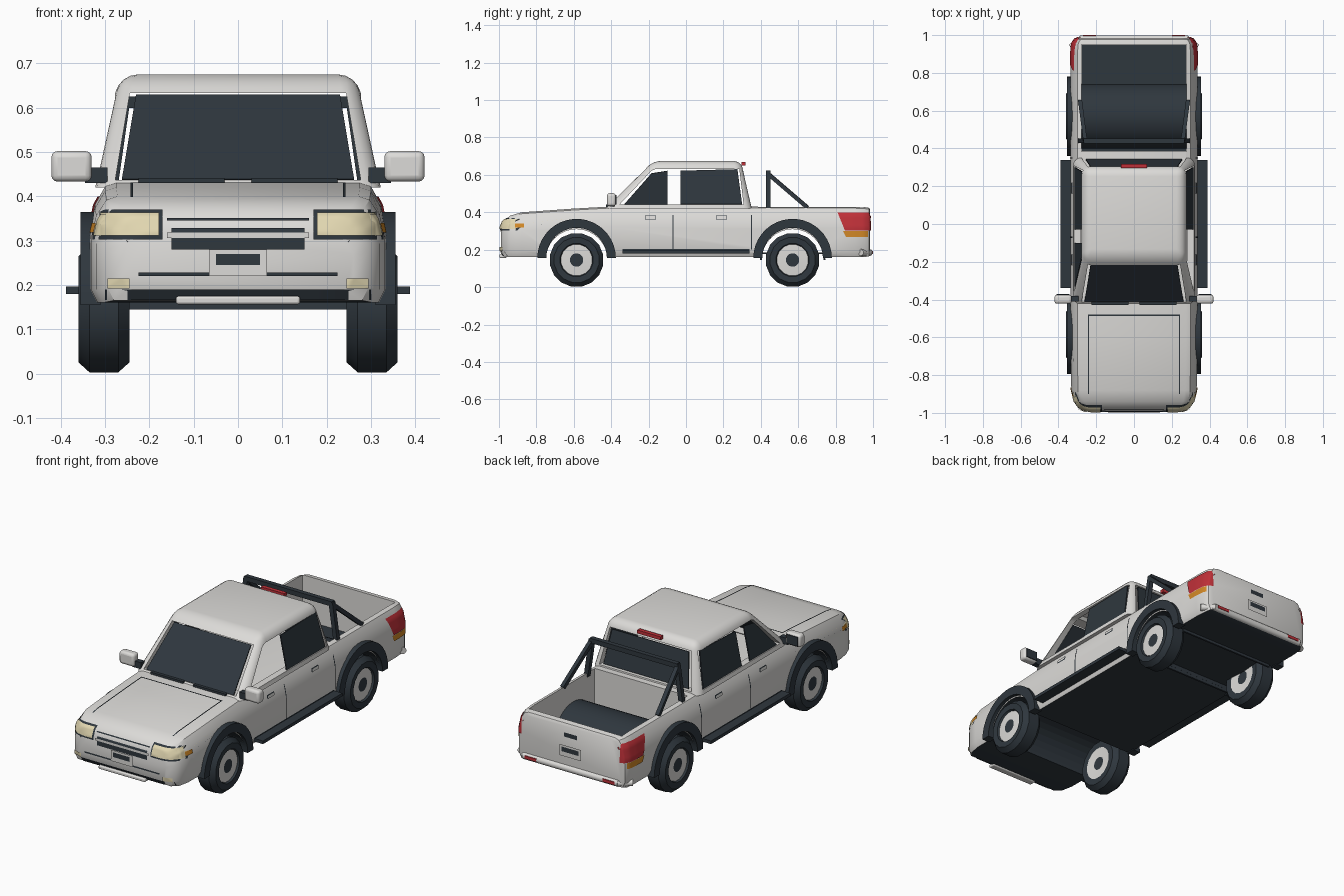
import bpy, bmesh, math
from mathutils import Vector
from mathutils.bvhtree import BVHTree

if "Cube" in bpy.data.objects:
    bpy.data.objects.remove(bpy.data.objects["Cube"])


def material(name, rgb):
    m = bpy.data.materials.new(name)
    m.use_nodes = True
    m.diffuse_color = (*rgb, 1)
    m.node_tree.nodes["Principled BSDF"].inputs["Base Color"].default_value = (*rgb, 1)
    return m


PAINT = material("light grey paint", (0.72, 0.71, 0.69))
DARK = material("dark slate", (0.028, 0.038, 0.048))
RED = material("red lens", (0.52, 0.03, 0.04))
AMBER = material("amber lens", (0.65, 0.25, 0.02))
CREAM = material("cream lens", (0.76, 0.68, 0.44))
AXLES, HUB_Z, WELL_R = (-0.585, 0.57), 0.145, 0.165


def finish(name, bm, *mats, smooth=None, recalc=True):
    if recalc:
        bmesh.ops.recalc_face_normals(bm, faces=bm.faces)
    mesh = bpy.data.meshes.new(name)
    bm.to_mesh(mesh)
    bm.free()
    for m in mats:
        mesh.materials.append(m)
    if smooth:
        mesh.shade_smooth()
        mesh.set_sharp_from_angle(angle=math.radians(smooth))
    ob = bpy.data.objects.new(name, mesh)
    bpy.context.collection.objects.link(ob)
    return ob


def loft(name, rings, *mats, smooth=None, closed=False, caps=True):
    bm = bmesh.new()
    rows = [[bm.verts.new(p) for p in ring] for ring in rings]
    pairs = list(zip(rows, rows[1:])) + ([(rows[-1], rows[0])] if closed else [])
    for a, b in pairs:
        for i in range(len(a)):
            j = (i + 1) % len(a)
            bm.faces.new((a[i], a[j], b[j], b[i]))
    if caps and not closed:
        bm.faces.new(rows[0])
        bm.faces.new(rows[-1])
    return finish(name, bm, *mats, smooth=smooth)


def prism(name, pts, axis, a, b, mat, smooth=None):
    """Extrude a 2D outline along one axis from a to b."""
    place = {"x": lambda p, t: (t, p[0], p[1]), "y": lambda p, t: (p[0], t, p[1])}[axis]
    return loft(name, [[place(p, t) for p in pts] for t in (a, b)], mat, smooth=smooth)


def box(name, x, y, z, mat, bevel=0):
    ob = prism(name, [(y[0], z[0]), (y[1], z[0]), (y[1], z[1]), (y[0], z[1])], "x", *x, mat,
               smooth=40 if bevel else None)
    if bevel:
        mod = ob.modifiers.new("round", "BEVEL")
        mod.width, mod.segments = bevel, 3
    return ob


def bar(name, p, q, r, mat, sides=4):
    p, q = Vector(p), Vector(q)
    rot = (q - p).to_track_quat("Z", "Y")
    turn = [2 * math.pi * (i + 0.5) / sides for i in range(sides)]
    off = [rot @ Vector((r * math.cos(t), r * math.sin(t), 0)) for t in turn]
    return loft(name, [[e + o for o in off] for e in (p, q)], mat, smooth=50 if sides > 4 else None)


def circle(cy, cz, r, n=32, start=0, sweep=2 * math.pi):
    return [(cy + r * math.cos(start + sweep * i / n), cz + r * math.sin(start + sweep * i / n)) for i in range(n)]


def carve(ob, cutters):
    for c in cutters:
        c.hide_render = True
        mod = ob.modifiers.new("cut", "BOOLEAN")
        mod.operation, mod.solver, mod.object = "DIFFERENCE", "EXACT", c
    bpy.context.view_layer.update()
    mesh = bpy.data.meshes.new_from_object(ob.evaluated_get(bpy.context.evaluated_depsgraph_get()))
    ob.modifiers.clear()
    ob.data = mesh
    for c in cutters:
        bpy.data.objects.remove(c)


# Lower body: cross-sections lofted along the length
def section(y, w, low, top):
    h = top - low
    half = [(w - 0.015, low), (w, low + 0.03), (w, low + 0.6 * h), (w - 0.012, low + 0.82 * h),
            (w - 0.035, top - 0.008), (w - 0.06, top)]
    return [(x, y, z) for x, z in half] + [(-x, y, z) for x, z in reversed(half)]


stations = [(-0.99, 0.26, 0.19, 0.32), (-0.975, 0.295, 0.165, 0.355), (-0.94, 0.32, 0.16, 0.382),
            (-0.88, 0.332, 0.16, 0.40), (-0.6, 0.335, 0.16, 0.42), (-0.42, 0.335, 0.16, 0.43),
            (0.9, 0.335, 0.16, 0.43), (0.955, 0.33, 0.16, 0.428), (0.978, 0.318, 0.165, 0.424), (0.985, 0.30, 0.17, 0.415)]
body = loft("body", [section(*s) for s in stations], PAINT, DARK, smooth=35)
wells = [prism("well_cutter", circle(y, HUB_Z, WELL_R), "x", -1, 1, DARK) for y in AXLES]
carve(body, wells + [box("bed_cutter", (-0.278, 0.278), (0.385, 0.95), (0.18, 0.6), PAINT)])
for f in body.data.polygons:
    in_well = any(math.hypot(f.center.y - y, f.center.z - HUB_Z) < WELL_R + 0.005 for y in AXLES)
    under = f.normal.z < -0.7 and f.center.z < 0.175
    f.material_index = int(under or (in_well and abs(f.normal.x) < 0.3))

# Cargo bed floor and the wheel tunnel that crosses it
box("bed_floor", (-0.276, 0.276), (0.387, 0.948), (0.178, 0.186), DARK)
arc = circle(AXLES[1], HUB_Z, WELL_R, 24, 0, math.pi * 24 / 23)
rim = circle(AXLES[1], HUB_Z, WELL_R + 0.01, 24, 0, math.pi * 24 / 23)
prism("bed_wheel_tunnel", arc + rim[::-1], "x", -0.29, 0.29, DARK, smooth=30)

# Cabin shell with open window bays
def hull(name, low, top, mat, bevel=0):
    rings = []
    for x, y0, y1, z in (low, top):
        rings.append([(-x, y0, z), (x, y0, z), (x, y1, z), (-x, y1, z)])
    ob = loft(name, rings, mat)
    if bevel:
        bm = bmesh.new()
        bm.from_mesh(ob.data)
        edges = [e for e in bm.edges if any(v.co.z > low[3] + 0.01 for v in e.verts)]
        bmesh.ops.bevel(bm, geom=edges, offset=bevel, segments=4, profile=0.5, affect="EDGES")
        bm.to_mesh(ob.data)
        bm.free()
    return ob


cabin = hull("cabin", (0.322, -0.43, 0.352, 0.42), (0.268, -0.175, 0.295, 0.675), PAINT, 0.042)
carve(cabin, [
    hull("cabin_void", (0.288, -0.385, 0.318, 0.40), (0.243, -0.14, 0.27, 0.648), PAINT),
    prism("side_cutter", [(-0.355, 0.442), (-0.185, 0.622), (-0.16, 0.632), (0.285, 0.632), (0.308, 0.442)], "x", -1, 1, PAINT),
    prism("end_cutter", [(-0.277, 0.437), (0.277, 0.437), (0.244, 0.633), (-0.244, 0.633)], "y", -1, 1, PAINT)])
cabin.data.shade_smooth()
cabin.data.set_sharp_from_angle(angle=math.radians(35))


# Glazing as thin plates set in the bays
def plate(name, pts, mat):
    bm = bmesh.new()
    bm.faces.new([bm.verts.new(p) for p in pts])
    ob = finish(name, bm, mat)
    mod = ob.modifiers.new("thickness", "SOLIDIFY")
    mod.thickness, mod.offset = 0.006, 0


def side_x(z):
    return 0.316 - (z - 0.42) * 0.21


plate("windshield", [(-0.262, -0.41, 0.437), (0.262, -0.41, 0.437), (0.23, -0.215, 0.628), (-0.23, -0.215, 0.628)], DARK)
plate("rear_window", [(-0.255, 0.341, 0.445), (0.255, 0.341, 0.445), (0.23, 0.302, 0.625), (-0.23, 0.302, 0.625)], DARK)
rear_pane = [(-0.03, 0.443), (-0.03, 0.622), (0.275, 0.63), (0.3, 0.443)]
front_pane = [(-0.33, 0.443), (-0.24, 0.545), (-0.185, 0.608), (-0.1, 0.622), (-0.1, 0.443)]
for s, side in ((1, "left"), (-1, "right")):
    plate(side + "_rear_door_window", [(s * side_x(z), y, z) for y, z in rear_pane], DARK)
plate("right_front_door_window", [(-side_x(z), y, z) for y, z in front_pane], DARK)
box("roof_brake_light", (-0.07, 0.07), (0.296, 0.318), (0.65, 0.668), RED)

# Painted details projected onto the body
bm = bmesh.new()
bm.from_mesh(body.data)
tree = BVHTree.FromBMesh(bm)
bm.free()
RAYS = {"front": (lambda u, v: (u, -2, v), (0, 1, 0)), "back": (lambda u, v: (u, 2, v), (0, -1, 0)),
        "left": (lambda u, v: (2, u, v), (-1, 0, 0)), "right": (lambda u, v: (-2, u, v), (1, 0, 0)),
        "top": (lambda u, v: (u, v, 2), (0, 0, -1))}


def decal(name, view, u, v, mat, slant=0, lift=0.004, n=10):
    """Thin patch over u and v; slant pulls in the first u end at the low v edge."""
    start, ray = RAYS[view]
    ray = Vector(ray)
    bm = bmesh.new()
    rows = []
    for j in range(n + 1):
        t = j / n
        u0 = u[0] + slant * (1 - t)
        row = []
        for i in range(n + 1):
            o = Vector(start(u0 + (u[1] - u0) * i / n, v[0] + (v[1] - v[0]) * t))
            hit = tree.ray_cast(o, ray)[0] or tree.find_nearest(o)[0]
            row.append(bm.verts.new(hit - ray * lift))
        rows.append(row)
    for a, b in zip(rows, rows[1:]):
        for i in range(n):
            bm.faces.new((a[i], a[i + 1], b[i + 1], b[i]))
    finish(name, bm, mat, smooth=30)


def span(s, a, b):
    return (a, b) if s > 0 else (-b, -a)


decal("grille", "front", (-0.15, 0.15), (0.28, 0.328), DARK)
decal("grille_bar", "front", (-0.16, 0.16), (0.306, 0.318), PAINT, lift=0.007)
decal("hood_gap", "front", (-0.16, 0.16), (0.345, 0.351), DARK)
decal("bumper_slot", "front", (-0.225, 0.225), (0.22, 0.228), DARK)
decal("bumper_lower_band", "front", (-0.3, 0.3), (0.166, 0.19), DARK)
box("skid_bar", (-0.14, 0.14), (-0.998, -0.96), (0.156, 0.175), PAINT, 0.006)
for view, z in (("front", 0.25), ("back", 0.28)):
    decal(view + "_plate", view, (-0.065, 0.065), (z - 0.03, z + 0.03), PAINT, lift=0.0075)
    decal(view + "_plate_panel", view, (-0.05, 0.05), (z - 0.005, z + 0.02), DARK, lift=0.0095)
decal("tailgate_handle", "back", (-0.04, 0.04), (0.355, 0.378), DARK)
decal("hood_rear_seam", "top", (-0.24, 0.24), (-0.487, -0.48), DARK)

for s, side in ((1, "left"), (-1, "right")):
    decal(side + "_headlight_bezel", "front", span(s, 0.17, 0.328), (0.302, 0.37), DARK, lift=0.004)
    decal(side + "_headlight", "front", span(s, 0.178, 0.324), (0.312, 0.364), CREAM, lift=0.008)
    decal(side + "_headlight_wrap", side, (-0.965, -0.915), (0.312, 0.36), CREAM, lift=0.005)
    decal(side + "_indicator", side, (-0.915, -0.865), (0.318, 0.34), AMBER, lift=0.006)
    decal(side + "_fog_light", "front", span(s, 0.245, 0.295), (0.192, 0.214), CREAM, lift=0.006)
    decal(side + "_tail_light", side, (0.81, 0.972), (0.302, 0.40), RED, slant=0.04)
    decal(side + "_tail_indicator", side, (0.84, 0.972), (0.268, 0.30), AMBER, slant=0.015)
    decal(side + "_tail_light_wrap", "back", span(s, 0.295, 0.325), (0.302, 0.40), RED)
    decal(side + "_hood_seam", "top", (s * 0.24 - 0.003, s * 0.24 + 0.003), (-0.9, -0.48), DARK)
    for y in (-0.07, 0.35):
        decal(side + "_door_seam", side, (y - 0.003, y + 0.003), (0.2, 0.385), DARK)
    decal(side + "_sill_band", side, (-0.34, 0.34), (0.185, 0.203), DARK)
    for y in (-0.19, 0.19):
        decal(side + "_door_handle_recess", side, (y - 0.03, y + 0.03), (0.362, 0.382), DARK)
        decal(side + "_door_handle", side, (y - 0.027, y + 0.027), (0.365, 0.379), PAINT, lift=0.008)

    # Running board, wiper, mirror
    box(side + "_running_board", span(s, 0.325, 0.388), (-0.34, 0.34), (0.18, 0.197), DARK)
    box(side + "_wiper", span(s, 0.03, 0.225), (-0.428, -0.412), (0.428, 0.441), DARK)
    box(side + "_mirror_stalk", span(s, 0.295, 0.345), (-0.41, -0.38), (0.43, 0.465), DARK)
    box(side + "_mirror", span(s, 0.33, 0.421), (-0.422, -0.375), (0.433, 0.502), PAINT, 0.014)
    box(side + "_mirror_glass", span(s, 0.342, 0.41), (-0.376, -0.371), (0.443, 0.492), DARK)

    # Roll bar posts and struts
    bar(side + "_roll_post", (s * 0.285, 0.44, 0.41), (s * 0.255, 0.44, 0.618), 0.017, DARK)
    bar(side + "_roll_strut", (s * 0.258, 0.44, 0.605), (s * 0.285, 0.65, 0.425), 0.015, DARK)
    bar(side + "_bumper_end", (s * 0.275, 0.982, 0.185), (s * 0.335, 0.935, 0.185), 0.018, PAINT, 10)
    box(side + "_bumper_reflector", span(s, 0.2, 0.27), (0.985, 1.0), (0.178, 0.194), RED)

    # Wheels: lathed profile of (radius, offset from the centre line)
    profile = [(0.002, 0.35), (0.036, 0.35), (0.085, 0.347), (0.09, 0.357), (0.122, 0.36), (0.145, 0.335),
               (0.145, 0.27), (0.122, 0.245), (0.088, 0.247), (0.036, 0.252), (0.002, 0.252)]
    for y, end in zip(AXLES, ("front", "rear")):
        rings = [[(s * x, *p) for p in circle(y, HUB_Z, r, 16, math.pi / 16)] for r, x in profile]
        wheel = loft(f"{side}_{end}_wheel", rings, DARK, PAINT, smooth=25)
        for f in wheel.data.polygons:
            r = max(math.hypot(wheel.data.vertices[i].co.y - y, wheel.data.vertices[i].co.z - HUB_Z) for i in f.vertices)
            f.material_index = int(0.04 < r < 0.0885)
        # Arch flare around each wheel
        inner = circle(y, 0.155, WELL_R - 0.003, 20, 0, math.pi * 20 / 19)
        outer = circle(y, 0.155, 0.21, 20, 0, math.pi * 20 / 19)
        prism(f"{side}_{end}_flare", inner + outer[::-1], "x", s * 0.31, s * 0.355, DARK, smooth=30)

bar("roll_crossbar", (-0.262, 0.44, 0.612), (0.262, 0.44, 0.612), 0.018, DARK)
bar("rear_bumper", (-0.285, 0.98, 0.185), (0.285, 0.98, 0.185), 0.019, PAINT, 10)
